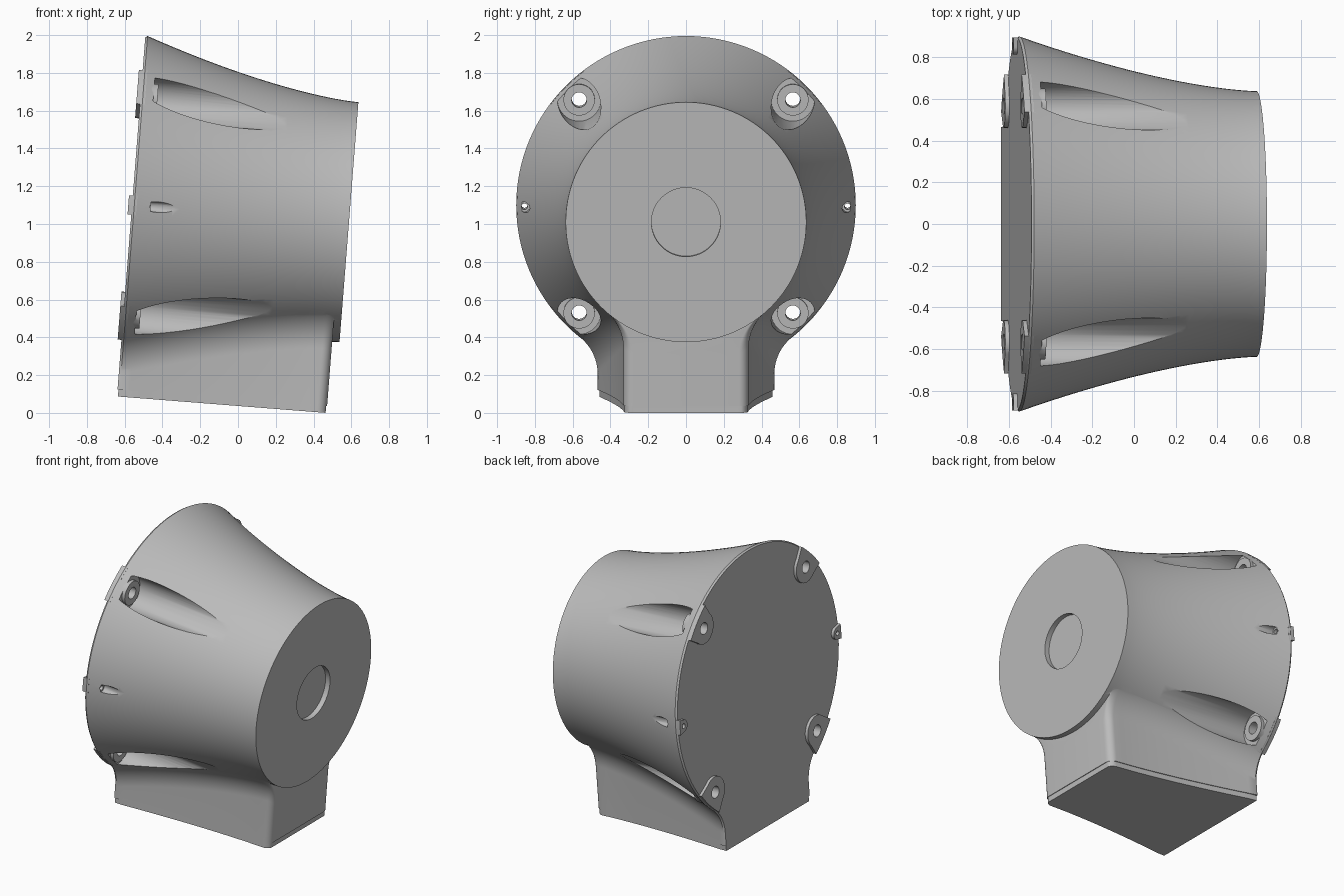
import bpy, bmesh
from math import sin, cos, pi, sqrt, radians, atan2
from mathutils import Matrix

if "Cube" in bpy.data.objects:
    bpy.data.objects.remove(bpy.data.objects["Cube"])

# Parts are built along a level axis (x), then tilted into place
TILT = Matrix.Translation((-0.561, 0, 1.10)) @ Matrix.Rotation(radians(4.5), 4, 'Y')
LENGTH, R_SMALL, R_BIG = 1.152, 0.637, 0.903
PED_END, PED_LOW, PLATE_LOW = 1.113, -0.98, -1.016
BEVEL, CORNER = 0.012, 0.05

grey = bpy.data.materials.new("plain grey")
grey.use_nodes = True
grey.diffuse_color = (0.5, 0.5, 0.5, 1)
grey.node_tree.nodes["Principled BSDF"].inputs["Base Color"].default_value = (0.5, 0.5, 0.5, 1)


def loft(name, rings):
    """Solid skinned through rings of equal point count."""
    bm = bmesh.new()
    loops = [[bm.verts.new(p) for p in ring] for ring in rings]
    n = len(loops[0])
    for a, b in zip(loops, loops[1:]):
        for i in range(n):
            j = (i + 1) % n
            bm.faces.new((a[i], a[j], b[j], b[i]))
    bm.faces.new(loops[0])
    bm.faces.new(loops[-1])
    bmesh.ops.recalc_face_normals(bm, faces=bm.faces)
    mesh = bpy.data.meshes.new(name)
    bm.to_mesh(mesh)
    bm.free()
    mesh.materials.append(grey)
    obj = bpy.data.objects.new(name, mesh)
    bpy.context.collection.objects.link(obj)
    return obj


def circle(x, r, y=0.0, z=0.0, n=128):
    return [(x, y + r * cos(2 * pi * i / n), z + r * sin(2 * pi * i / n)) for i in range(n)]


def rod(name, x0, x1, r, angle=0.0, dist=0.0, n=40):
    y, z = dist * cos(angle), dist * sin(angle)
    return loft(name, [circle(x, r, y, z, n) for x in (x0, x1)])


def combine(target, tool, operation):
    mod = target.modifiers.new(operation.lower(), 'BOOLEAN')
    mod.operation, mod.solver, mod.object = operation, 'EXACT', tool
    bpy.context.view_layer.objects.active = target
    bpy.ops.object.modifier_apply(modifier=mod.name)
    bpy.data.objects.remove(tool)


def radius(x):
    r = R_SMALL + (R_BIG - R_SMALL) * (1 - x / LENGTH) ** 1.53
    return r - max(0, BEVEL - x)


def half_width(x):
    w = 0.33 + 0.14 * max(0, 1 - x / PED_END) ** 1.5 - 0.5 * max(0, BEVEL - x)
    t = max(0, (x - PED_END + CORNER) / CORNER)
    return w - CORNER * (1 - sqrt(max(0, 1 - t * t)))


def mirrored(x, half):
    return [(x, y, z) for y, z in half] + [(x, -y, z) for y, z in reversed(half)]


def pedestal_ring(x, f=0.25, steps=14):
    """Straight foot with a concave fillet running up onto the barrel."""
    r, w = radius(x) * 0.999, half_width(x)
    cy = w + f
    cz = -sqrt((r + f) ** 2 - cy ** 2)
    end = atan2(-cz, -cy)
    half = [(w, PED_LOW)]
    for i in range(steps + 1):
        a = pi + (end - pi) * i / steps
        half.append((cy + f * cos(a), cz + f * sin(a)))
    half.append((half[-1][0] * 0.85, half[-1][1] * 0.85))
    return mirrored(x, half)


def pad(name, angle, dist, r, rim=0.895):
    """Rear mounting pad: round inside, flaring out to the rim."""
    pts = [(dist + r * cos(a), r * sin(a))
           for a in (pi / 2 + pi * i / 16 for i in range(17))]
    for i in range(9):
        t = 1.2 * r * (i / 4 - 1)
        pts.append((sqrt(rim ** 2 - t * t), t))
    c, s = cos(angle), sin(angle)
    return loft(name, [[(x, e * c - t * s, e * s + t * c) for e, t in pts]
                       for x in (-0.02, 0.025)])


# Flared barrel
stations = [0, 0.006, BEVEL] + [BEVEL + (LENGTH - BEVEL) * i / 28 for i in range(1, 29)]
body = loft("flared_body", [circle(x, radius(x)) for x in stations])

# Pedestal, with rounded front corners
ped_stations = [0, BEVEL] + [BEVEL + (PED_END - CORNER - BEVEL) * i / 20 for i in range(1, 21)]
ped_stations += [PED_END - CORNER + CORNER * sin(pi / 2 * i / 8) for i in range(1, 9)]
combine(body, loft("pedestal", [pedestal_ring(x) for x in ped_stations]), 'UNION')

# Fastener layout: angle, distance, pad, pocket and hole radii, pocket floor
fasteners = [(pi / 4 + pi / 2 * i, 0.80, 0.105, 0.115, 0.04, 0.068) for i in range(4)]
fasteners += [(pi * i, 0.855, 0.042, 0.028, 0.016, 0.1) for i in range(2)]

for angle, dist, pad_r, pocket_r, hole_r, floor in fasteners:
    combine(body, pad("rear_pad", angle, dist, pad_r), 'UNION')
    combine(body, rod("pocket", floor, 1.3, pocket_r, angle, dist), 'DIFFERENCE')
    if hole_r > 0.03:
        combine(body, rod("bolt_seat", floor - 0.02, floor + 0.022, 0.083, angle, dist), 'UNION')
    combine(body, rod("bolt_hole", -0.1, 0.3, hole_r, angle, dist, 24), 'DIFFERENCE')

# Round recess in the small end
combine(body, rod("recess", LENGTH - 0.035, 1.3, 0.183, n=64), 'DIFFERENCE')

# Foot plate, slightly inset below the pedestal
inset = 0.005
plate = loft("base_plate", [
    mirrored(min(max(x, inset), PED_END - inset),
             [(half_width(x) - inset, PLATE_LOW), (half_width(x) - inset, PED_LOW + 0.01)])
    for x in ped_stations if x != BEVEL])

# Tilt into place and shade
bpy.ops.object.select_all(action='DESELECT')
for obj in (body, plate):
    obj.data.transform(TILT)
    obj.select_set(True)
bpy.context.view_layer.objects.active = body
bpy.ops.object.shade_smooth_by_angle(angle=radians(30))
